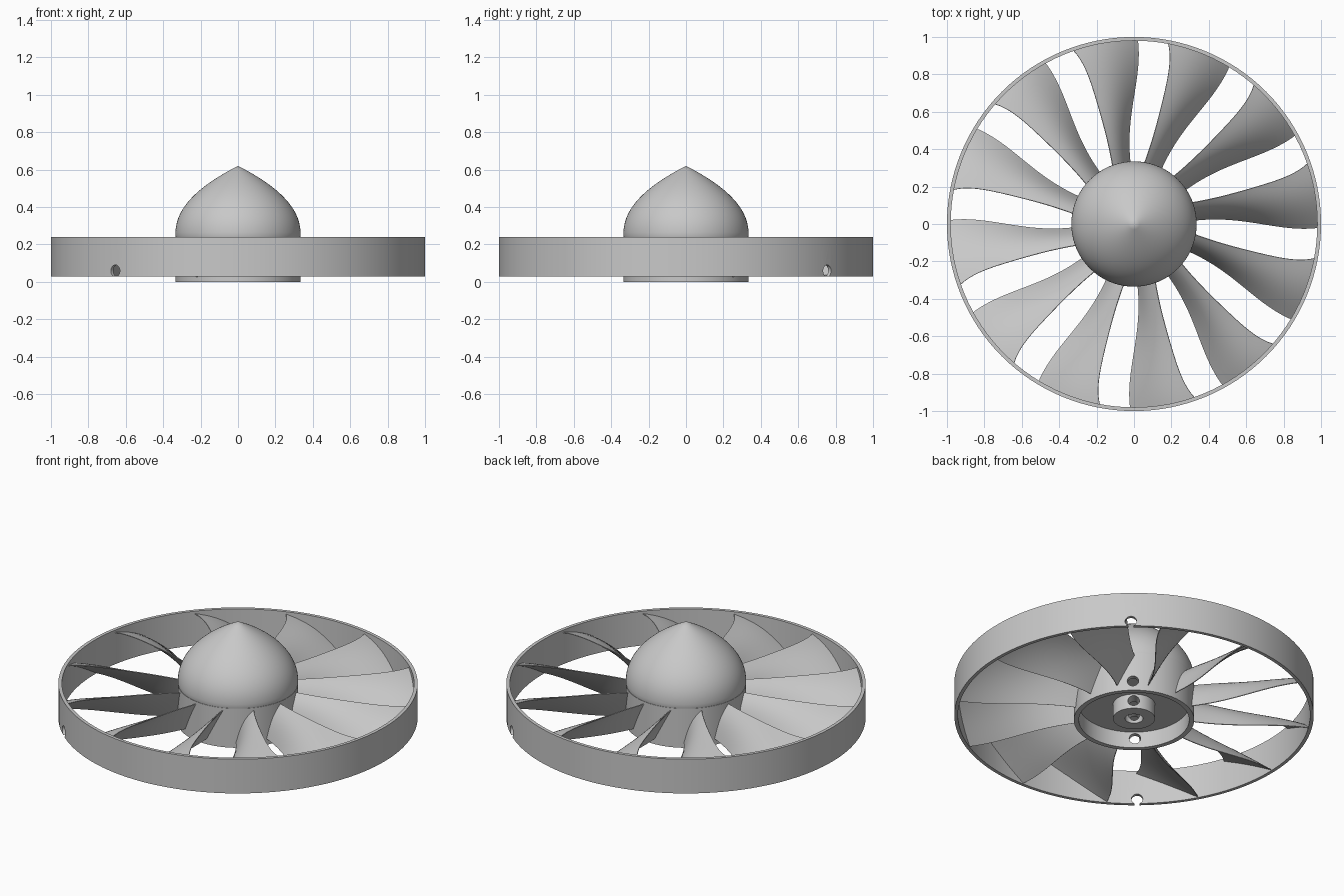
import bpy, bmesh, math
from mathutils import Matrix

if "Cube" in bpy.data.objects:
    bpy.data.objects.remove(bpy.data.objects["Cube"], do_unlink=True)

# One plain material
grey = bpy.data.materials.new("light_grey")
grey.use_nodes = True
colour = (0.58, 0.58, 0.58, 1)
grey.diffuse_color = colour
grey.node_tree.nodes["Principled BSDF"].inputs["Base Color"].default_value = colour

HUB_R, TOP_Z, APEX_Z = 0.335, 0.24, 0.62
BLADES = 12


def make_object(name, bm):
    bmesh.ops.recalc_face_normals(bm, faces=bm.faces)
    mesh = bpy.data.meshes.new(name)
    bm.to_mesh(mesh)
    bm.free()
    mesh.materials.append(grey)
    obj = bpy.data.objects.new(name, mesh)
    bpy.context.collection.objects.link(obj)
    return obj


def lathe(name, profile, steps=128):
    """Spin a closed (radius, height) outline around the z axis."""
    bm = bmesh.new()
    verts = [bm.verts.new((r, 0, z)) for r, z in profile]
    edges = [bm.edges.new((a, b)) for a, b in zip(verts, verts[1:] + verts[:1])
             if a.co.x > 0 or b.co.x > 0]
    bmesh.ops.spin(bm, geom=verts + edges, cent=(0, 0, 0), axis=(0, 0, 1),
                   angle=math.tau, steps=steps)
    bmesh.ops.remove_doubles(bm, verts=bm.verts, dist=1e-5)
    return make_object(name, bm)


def smooth(obj, degrees=30):
    bpy.ops.object.select_all(action='DESELECT')
    obj.select_set(True)
    bpy.context.view_layer.objects.active = obj
    bpy.ops.object.shade_smooth_by_angle(angle=math.radians(degrees))


# Hub: hollow below, with a bored boss in the middle
CEIL = 0.10
hub = lathe("hub", [
    (0, CEIL), (0.05, CEIL), (0.05, 0.01), (0.117, 0.01), (0.117, CEIL),
    (0.307, CEIL), (0.307, 0), (HUB_R, 0), (HUB_R, TOP_Z), (0, TOP_Z)])

# Pointed nose
nose_profile = [(0, TOP_Z), (HUB_R - 0.002, TOP_Z)]
for i in range(25):
    h = i / 24
    nose_profile.append((HUB_R * (1 - h ** 2.18), 0.25 + (APEX_Z - 0.25) * h))
nose_profile[-1] = (0, APEX_Z)
nose = lathe("nose_cone", nose_profile)

# Outer ring
ring = lathe("outer_ring", [(0.98, 0.03), (1, 0.03), (1, TOP_Z), (0.98, TOP_Z)])

# Pin hole straight through ring, hub and boss
bm = bmesh.new()
bmesh.ops.create_cone(bm, cap_ends=True, segments=32, radius1=0.032,
                      radius2=0.032, depth=2.4)
bm.transform(Matrix.Translation((0, 0, 0.059))
             @ Matrix.Rotation(math.radians(49), 4, 'Z')
             @ Matrix.Rotation(math.pi / 2, 4, 'Y'))
cutter = make_object("pin_hole_cutter", bm)
cutter.hide_render = True
for obj in (hub, ring):
    cut = obj.modifiers.new("pin_hole", 'BOOLEAN')
    cut.operation, cut.solver, cut.object = 'DIFFERENCE', 'EXACT', cutter
    bpy.context.view_layer.objects.active = obj
    bpy.ops.object.modifier_apply(modifier=cut.name)
bpy.data.objects.remove(cutter, do_unlink=True)
for obj in (hub, nose, ring):
    smooth(obj)

# Blade edges: angle in degrees at each radius
RADII = (0.335, 0.46, 0.62, 0.815, 0.98)
LOW_EDGE = (93.6, 93.2, 91.0, 88.7, 88.8)
HIGH_EDGE = (110.2, 107.8, 107.0, 107.1, 109.2)


def curve_at(values, r):
    """Smooth polynomial through the values at RADII."""
    total = 0
    for i, v in enumerate(values):
        for j, rj in enumerate(RADII):
            if j != i:
                v *= (r - rj) / (RADII[i] - rj)
        total += v
    return total


def blade_section(r, count=14):
    """Thin cambered lens wrapped on a cylinder of radius r."""
    lo = math.radians(curve_at(LOW_EDGE, r))
    hi = math.radians(curve_at(HIGH_EDGE, r))
    z0, rise, width = 0.036, 0.188, (hi - lo) * r

    def point(t, side):
        z = z0 + rise * (t + 0.11 * math.sin(math.pi * t))
        slope = rise * (1 + 0.11 * math.pi * math.cos(math.pi * t))
        length = math.hypot(width, slope)
        half = side * (0.002 + 0.009 * math.sin(math.pi * t))
        a = lo + (hi - lo) * t - half * slope / length / r
        return (r * math.cos(a), r * math.sin(a), z + half * width / length)

    ts = [i / count for i in range(count + 1)]
    return [point(t, 1) for t in ts] + [point(t, -1) for t in reversed(ts)]


# First blade, lofted from the hub wall to the ring
bm = bmesh.new()
SPAN = 24
rows = []
for k in range(SPAN + 1):
    r = 0.322 + (0.988 - 0.322) * k / SPAN
    rows.append([bm.verts.new(p) for p in blade_section(r)])
for a, b in zip(rows, rows[1:]):
    n = len(a)
    for i in range(n):
        bm.faces.new((a[i], a[(i + 1) % n], b[(i + 1) % n], b[i]))
bm.faces.new(rows[0])
bm.faces.new(rows[-1])
blade = make_object("blade_1", bm)
smooth(blade, 40)

# Remaining blades around the hub
for i in range(1, BLADES):
    copy = bpy.data.objects.new(f"blade_{i + 1}", blade.data)
    copy.rotation_euler.z = math.tau * i / BLADES
    bpy.context.collection.objects.link(copy)
